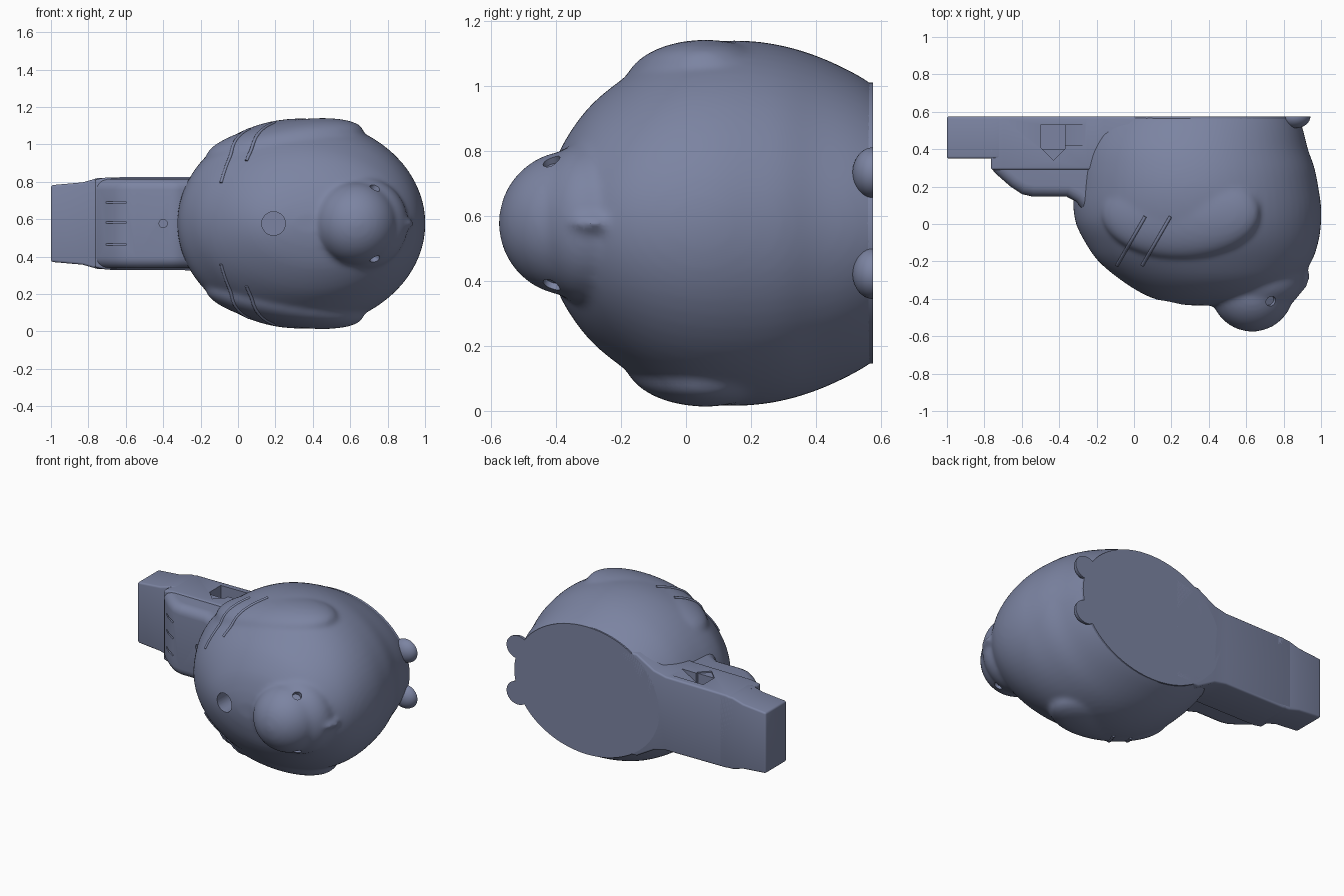
import bpy, bmesh, math
from mathutils import Vector, Matrix

cube = bpy.data.objects.get("Cube")
if cube:
    bpy.data.objects.remove(cube, do_unlink=True)

MID = 0.577     # height of the symmetry plane
BACK = 0.575    # flat rear plane

mat = bpy.data.materials.new("slate blue")
mat.use_nodes = True
COLOUR = (0.2, 0.23, 0.36, 1)
mat.diffuse_color = COLOUR
mat.node_tree.nodes["Principled BSDF"].inputs["Base Color"].default_value = COLOUR


def finish(bm, name):
    bmesh.ops.recalc_face_normals(bm, faces=bm.faces)
    mesh = bpy.data.meshes.new(name)
    bm.to_mesh(mesh)
    bm.free()
    mesh.materials.append(mat)
    obj = bpy.data.objects.new(name, mesh)
    bpy.context.collection.objects.link(obj)
    return obj


def select(obj):
    bpy.ops.object.select_all(action='DESELECT')
    obj.select_set(True)
    bpy.context.view_layer.objects.active = obj


def modify(obj, kind, **settings):
    mod = obj.modifiers.new(kind.title(), kind)
    for key, value in settings.items():
        setattr(mod, key, value)
    select(obj)
    bpy.ops.object.modifier_apply(modifier=mod.name)


def smooth(obj, angle=35):
    select(obj)
    bpy.ops.object.shade_smooth_by_angle(angle=math.radians(angle))


def cut(obj, cutter):
    modify(obj, 'BOOLEAN', operation='DIFFERENCE', solver='EXACT', object=cutter)
    bpy.data.objects.remove(cutter, do_unlink=True)


def ellipsoid(bm, centre, radii, tilt=0):
    m = (Matrix.Translation(centre) @ Matrix.Rotation(tilt, 4, 'Y')
         @ Matrix.Diagonal((*radii, 1)))
    return bmesh.ops.create_uvsphere(bm, u_segments=48, v_segments=24, radius=1, matrix=m)['verts']


def prism(name, points, low, high, along_y=False):
    """Extrude an outline (x, y) along z, or (x, z) along y."""
    bm = bmesh.new()
    ends = [[bm.verts.new((a, h, b) if along_y else (a, b, h)) for a, b in points]
            for h in (low, high)]
    for end in ends:
        bm.faces.new(end)
    for i in range(len(points)):
        j = (i + 1) % len(points)
        bm.faces.new((ends[0][i], ends[0][j], ends[1][j], ends[1][i]))
    return finish(bm, name)


def box(name, x, y, z):
    return prism(name, [(x[0], y[0]), (x[1], y[0]), (x[1], y[1]), (x[0], y[1])], *z)


def rod(name, centre, direction, radius, length):
    bm = bmesh.new()
    m = Matrix.Translation(centre) @ Vector(direction).to_track_quat('Z', 'Y').to_matrix().to_4x4()
    bmesh.ops.create_cone(bm, cap_ends=True, segments=40, radius1=radius, radius2=radius,
                          depth=length, matrix=m)
    return finish(bm, name)


def spline(a, b, c, d, t):
    return tuple(0.5 * (2 * q + (r - p) * t + (2 * p - 5 * q + 4 * r - s) * t * t
                        + (3 * q - p - 3 * r + s) * t ** 3) for p, q, r, s in zip(a, b, c, d))


# Body sections from belly to back: y, lowest x, highest x, half height
SECTIONS = [
    (-0.435, .30, .52, .05), (-0.42, .18, .66, .13), (-0.38, .06, .78, .24),
    (-0.3, -.07, .88, .355), (-0.2, -.19, .95, .44), (-0.1, -.26, .985, .505),
    (0, -.31, 1.0, .545), (.1, -.325, 1.0, .56), (.2, -.32, .985, .56),
    (.3, -.31, .965, .545), (.4, -.29, .93, .515), (.5, -.25, .905, .47),
    (.575, -.2, .88, .425), (.65, -.12, .85, .36)]

bm = bmesh.new()
rings = []
last = len(SECTIONS) - 1
for i in range(last):
    four = [SECTIONS[min(max(i + k, 0), last)] for k in (-1, 0, 1, 2)]
    for t in (0, 1 / 3, 2 / 3):
        rings.append(spline(*four, t))
rings.append(SECTIONS[-1])
loops = []
for y, x0, x1, hz in rings:
    angles = [math.tau * k / 72 for k in range(72)]
    loops.append([bm.verts.new(((x0 + x1) / 2 + (x1 - x0) / 2 * math.cos(a), y,
                                MID + hz * math.sin(a))) for a in angles])
for p, q in zip(loops, loops[1:]):
    for k in range(72):
        n = (k + 1) % 72
        bm.faces.new((p[k], p[n], q[n], q[k]))
bm.faces.new(loops[0])
bm.faces.new(loops[-1])

# Head, beak and folded wings are fused into the body
HEAD = Vector((.632, -.353, MID))
ellipsoid(bm, HEAD, (.223, .223, .223))
ellipsoid(bm, (.66, -.3, MID), (.25, .18, .25))
ellipsoid(bm, (.88, -.28, MID), (.06, .085, .03))
for s in (-1, 1):
    ellipsoid(bm, (.25, .06, MID + s * .42), (.43, .25, .125), -s * math.radians(10))
body = finish(bm, "bird_body")
modify(body, 'REMESH', mode='VOXEL', voxel_size=0.014)
modify(body, 'SMOOTH', factor=0.5, iterations=12)
cut(body, box("back_cutter", (-2, 2), (BACK, 1), (-1, 2)))

# Raised feather lines follow the wings
for s, side in ((-1, "lower"), (1, "upper")):
    for n, (x, y) in enumerate(((-.09, -.22), (.045, -.22))):
        curve = bpy.data.curves.new("feather", 'CURVE')
        curve.dimensions = '3D'
        curve.bevel_depth = 0.009
        curve.bevel_resolution = 3
        curve.use_fill_caps = True
        path = []
        for k in range(13):
            t = k / 12
            hit, where, _, _ = body.ray_cast((x + .15 * t, y + .26 * t, MID + s * 2), (0, 0, -s))
            if hit:
                path.append(where)
        line = curve.splines.new('POLY')
        line.points.add(len(path) - 1)
        for point, where in zip(line.points, path):
            point.co = (*where, 1)
        curve.materials.append(mat)
        feather = bpy.data.objects.new(f"{side}_feather_line_{n + 1}", curve)
        bpy.context.collection.objects.link(feather)

# Belly hole and eye sockets
cut(body, rod("belly_cutter", (.19, -.4, MID), (0, 1, 0), .063, .3))
for s in (-1, 1):
    out = Vector((.1, -.06, s * .19)).normalized()
    cut(body, rod("eye_cutter", HEAD + out * .23, out, .028, .06))
smooth(body)

# Thin back rim
rim = prism("back_rim", [(.34 + .545 * math.cos(math.tau * k / 72),
                          MID + .432 * math.sin(math.tau * k / 72)) for k in range(72)],
            .557, BACK, True)
smooth(rim)

# Feet, flattened against the back plane
for s, side in ((-1, "lower"), (1, "upper")):
    bm = bmesh.new()
    for v in ellipsoid(bm, (.86, BACK, MID + s * .155), (.083, .063, .078)):
        v.co.y = min(v.co.y, BACK)
    smooth(finish(bm, f"{side}_foot"))


def plan(half):
    return ([(x, MID - h) for x, h in half] + [(x, MID + h) for x, h in reversed(half)])


# Tail: narrow tip, main block flaring into the body, and rounded underside
tip = prism("tail_tip", plan([(-1, .205), (-.83, .22), (-.75, .243), (-.65, .243)]),
            .35, BACK, True)
tail = prism("tail_block", plan([(-.765, .235), (-.7, .247), (-.25, .25), (-.16, .27),
                                 (-.03, .345), (.15, .345)]), .29, BACK, True)
belly = prism("tail_underside", [(-.765, .30), (-.74, .27), (-.66, .2), (-.6, .16), (-.54, .146),
                                 (-.36, .146), (-.31, .12), (-.27, .07), (-.1, .07),
                                 (-.1, .4), (-.765, .4)], MID - .24, MID + .24)
for part, width in ((tip, .012), (tail, .012)):
    modify(part, 'BEVEL', width=width, segments=3, limit_method='ANGLE')

# Round the long lower edges of the underside
bm = bmesh.new()
bm.from_mesh(belly.data)
edges = [e for e in bm.edges if abs(e.verts[0].co.z - e.verts[1].co.z) < .001
         and max(v.co.y for v in e.verts) < .31]
bmesh.ops.bevel(bm, geom=edges, offset=.06, segments=5, profile=.5, affect='EDGES',
                clamp_overlap=True)
bm.to_mesh(belly.data)
bm.free()

# Sounding window with its ramp in the upper side of the tail
cut(tail, prism("window_cutter", [(-.5, .53), (-.37, .53), (-.37, .4), (-.43, .34), (-.5, .41)],
                .68, .95))
cut(tail, prism("ramp_cutter", [(-.38, .76), (-.26, .828), (-.26, .9), (-.38, .9)],
                .42, .53, True))

# Three slits and a small round hole in the underside
for z in (.465, MID + .005, .69):
    cut(belly, box("slit_cutter", (-.71, -.6), (.05, .24), (z - .006, z + .006)))
cut(belly, rod("hole_cutter", (-.4, .14, MID), (0, 1, 0), .022, .1))
for part in (tip, tail, belly):
    smooth(part)
